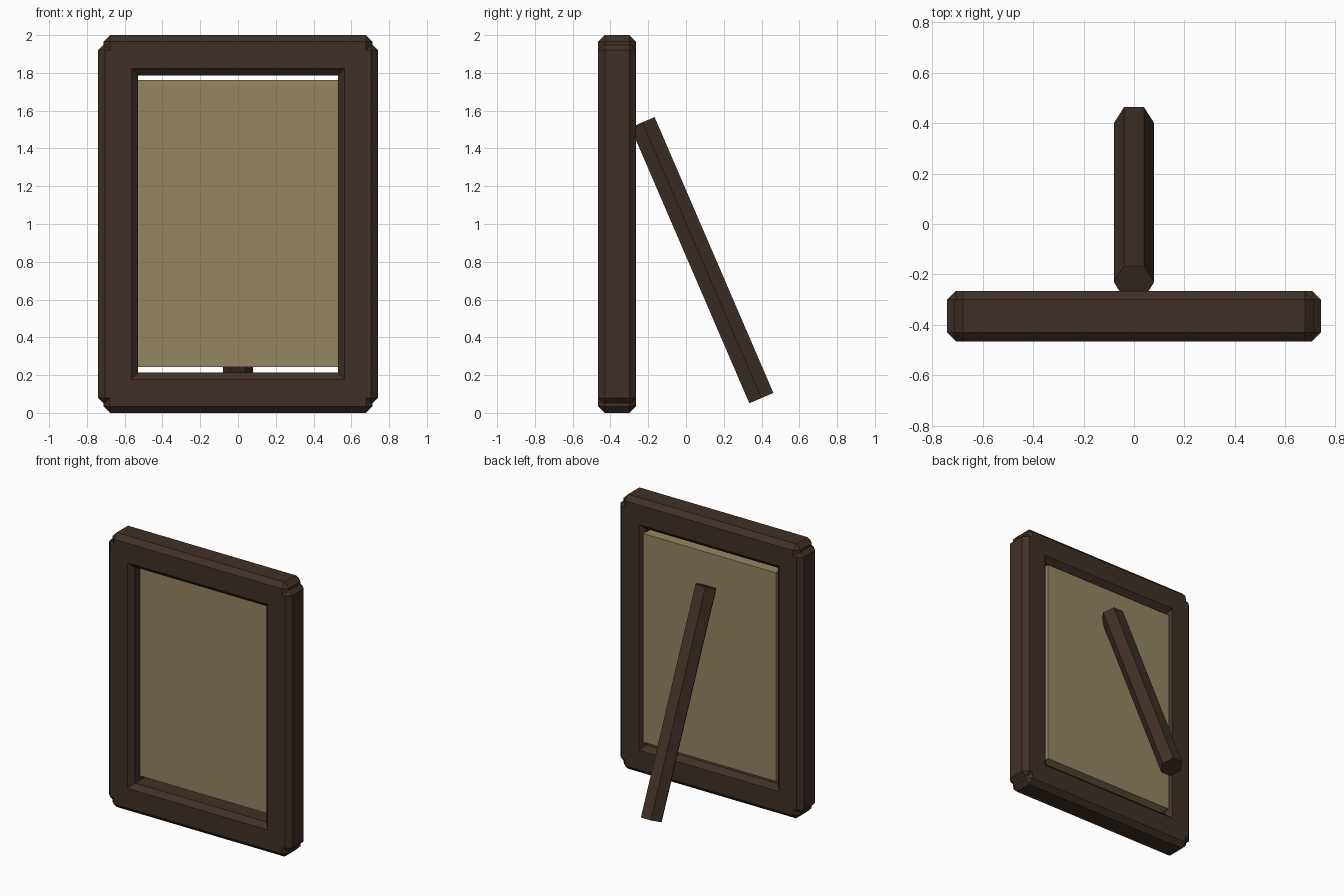
import bpy, math
from mathutils import Vector

if "Cube" in bpy.data.objects:
    bpy.data.objects.remove(bpy.data.objects["Cube"])


def material(name, color):
    m = bpy.data.materials.new(name)
    m.diffuse_color = (*color, 1)
    m.use_nodes = True
    m.node_tree.nodes["Principled BSDF"].inputs["Base Color"].default_value = m.diffuse_color
    return m


WOOD = material("dark brown wood", (0.051, 0.030, 0.021))
CARD = material("tan card", (0.300, 0.237, 0.124))


def box(name, lo, hi, mat, chamfer=0):
    lo, hi = Vector(lo), Vector(hi)
    bpy.ops.mesh.primitive_cube_add(size=1, location=(lo + hi) / 2)
    ob = bpy.context.object
    ob.name = name
    ob.scale = hi - lo
    bpy.ops.object.transform_apply(location=False, rotation=False, scale=True)
    ob.data.materials.append(mat)
    if chamfer:
        bev = ob.modifiers.new("chamfer", 'BEVEL')
        bev.width = chamfer
        bev.segments = 1
        bev.limit_method = 'NONE'
    return ob


FRONT, BACK, C = -0.465, -0.265, 0.035

# Upright rails, slightly shorter than the frame
for side, x0, x1 in (("left", -0.74, -0.53), ("right", 0.53, 0.74)):
    box(side + "_rail", (x0, FRONT, 0.045), (x1, BACK, 1.955), WOOD, C)

# Cross rails, ending just inside the uprights' outer faces
for side, z0, z1 in (("bottom", 0, 0.213), ("top", 1.787, 2)):
    box(side + "_rail", (-0.712, FRONT, z0), (0.712, BACK, z1), WOOD, C)

# Backing panel with small gaps above and below
box("picture_panel", (-0.535, -0.37, 0.243), (0.535, -0.27, 1.763), CARD)

# Hexagonal easel leg leaning on the back of the panel
bpy.ops.mesh.primitive_cylinder_add(
    vertices=6, radius=0.08, depth=1.59, location=(0, 0.0845, 0.8085))
leg = bpy.context.object
leg.name = "easel_leg"
leg.data.materials.append(WOOD)
# turn the hexagon so two corners point sideways, then lean it back
if max(v.co.x for v in leg.data.vertices) < 0.079:
    for v in leg.data.vertices:
        v.co.x, v.co.y = -v.co.y, v.co.x
leg.rotation_euler = (math.radians(23.3), 0, 0)
